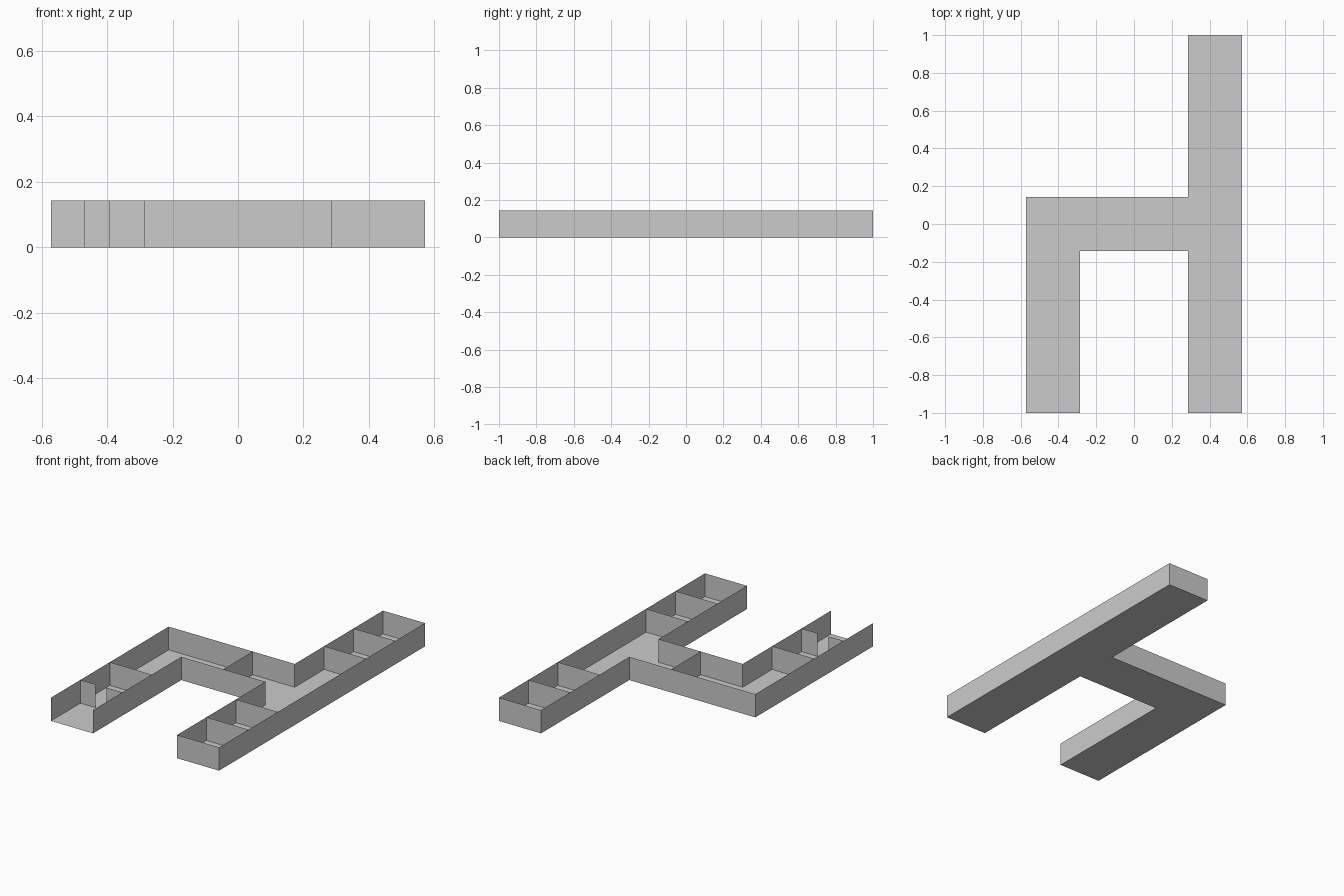
import bpy

if "Cube" in bpy.data.objects:
    bpy.data.objects.remove(bpy.data.objects["Cube"])

U = 2 / 7          # one corridor cell
H = U / 2          # wall height


def material(name, v):
    m = bpy.data.materials.new(name)
    m.diffuse_color = (v, v, v, 1)
    m.use_nodes = True
    m.node_tree.nodes["Principled BSDF"].inputs["Base Color"].default_value = m.diffuse_color
    return m


GREY = material("stone grey", 0.6)


def mesh_object(name, verts, faces, mat=GREY):
    me = bpy.data.meshes.new(name)
    me.from_pydata([tuple(c * U for c in v) for v in verts], [], faces)
    me.materials.append(mat)
    ob = bpy.data.objects.new(name, me)
    bpy.context.collection.objects.link(ob)
    return ob


def wall(name, points, mat=GREY):
    """Thin upright wall following plan points given in cells."""
    n = len(points)
    verts = [(x, y, 0) for x, y in points] + [(x, y, 0.5) for x, y in points]
    faces = [(i, i + 1, n + i + 1, n + i) for i in range(n - 1)]
    return mesh_object(name, verts, faces, mat)


# Outline of the corridors, open only at the front of the left arm
outline = [(-1, -3.5), (-1, -.5), (1, -.5), (1, -3.5), (2, -3.5), (2, 3.5),
           (1, 3.5), (1, .5), (-2, .5), (-2, -3.5)]
mesh_object("floor", [(x, y, 0) for x, y in outline], [tuple(range(len(outline)))])
wall("outer_walls", outline)

# Cross partitions in the right arm
for y in (-2.5, -1.5, 1.5, 2.5):
    wall("right_arm_partition", [(1, y), (2, y)])

# Left arm: doorway near the entrance, closed partition behind it
wall("doorway_left", [(-2, -2.5), (-1.64, -2.5)])
wall("doorway_right", [(-1.38, -2.5), (-1, -2.5)])
wall("left_arm_partition", [(-2, -1.5), (-1, -1.5)])

# Partition across the middle of the connecting passage
wall("passage_partition", [(0, -.5), (0, .5)])
